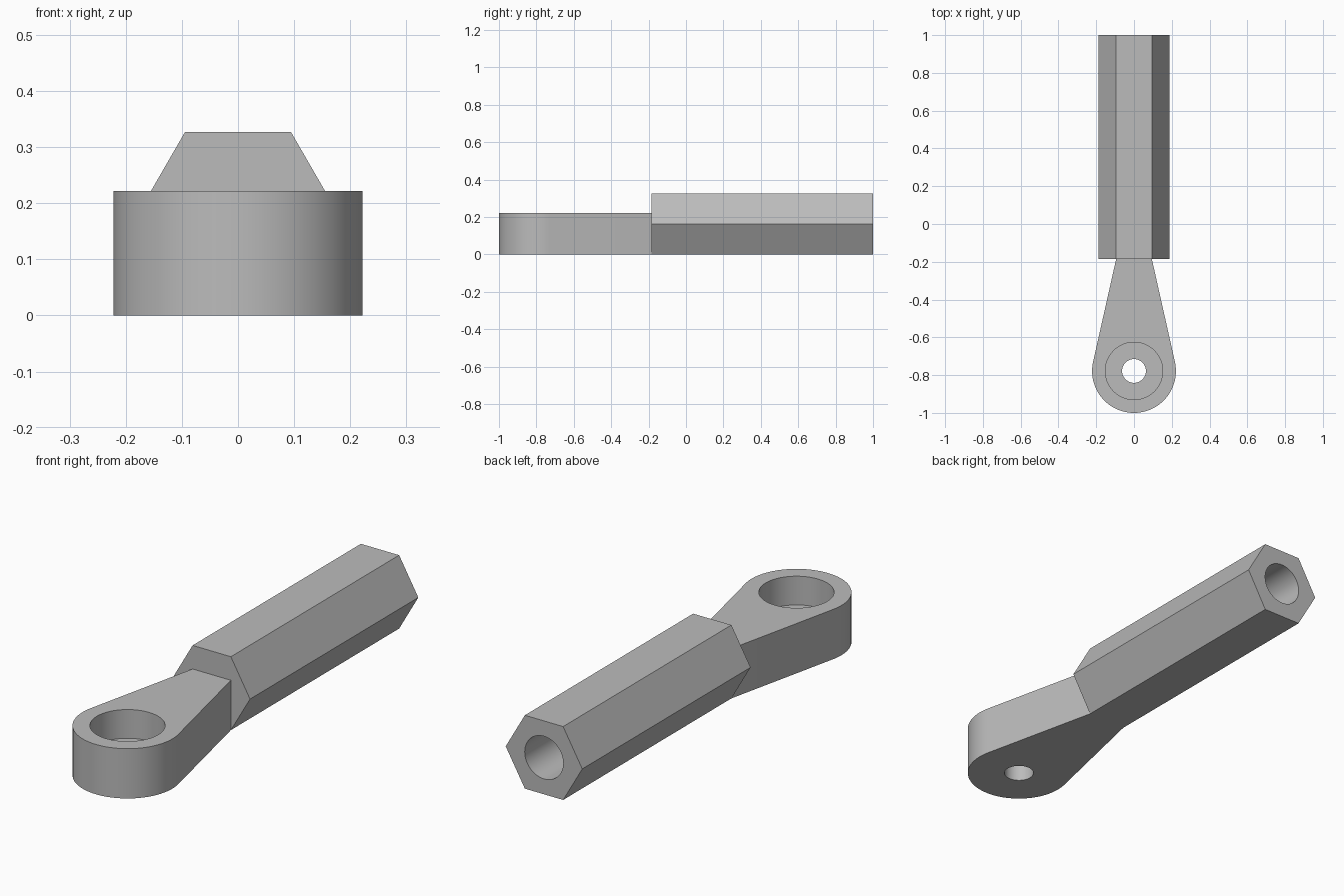
import bpy, bmesh
from math import pi, sin, cos, atan2, acos, hypot, radians
from mathutils import Matrix, Vector

if "Cube" in bpy.data.objects:
    bpy.data.objects.remove(bpy.data.objects["Cube"])

steel = bpy.data.materials.new("grey_steel")
steel.use_nodes = True
steel.diffuse_color = (0.5, 0.5, 0.5, 1)
steel.node_tree.nodes["Principled BSDF"].inputs["Base Color"].default_value = (0.5, 0.5, 0.5, 1)

# Main dimensions
HEX_R = 0.1888
HEX_Z = HEX_R * cos(pi / 6)
NECK_Y = -0.185
EYE_R, EYE_Y, EYE_H = 0.222, -0.778, 0.222


def prism(name, outline, direction):
    """Extrude a closed outline along a direction."""
    bm = bmesh.new()
    face = bm.faces.new([bm.verts.new(p) for p in outline])
    new = bmesh.ops.extrude_face_region(bm, geom=[face])["geom"]
    bmesh.ops.translate(bm, vec=direction, verts=[v for v in new if isinstance(v, bmesh.types.BMVert)])
    bmesh.ops.recalc_face_normals(bm, faces=bm.faces)
    mesh = bpy.data.meshes.new(name)
    bm.to_mesh(mesh)
    bm.free()
    mesh.materials.append(steel)
    obj = bpy.data.objects.new(name, mesh)
    bpy.context.collection.objects.link(obj)
    return obj


def ring(radius, count, centre, turn=Matrix.Identity(3)):
    """Points of a regular polygon around a centre."""
    return [Vector(centre) + turn @ Vector((radius * cos(a), radius * sin(a), 0))
            for a in (2 * pi * i / count for i in range(count))]


def bore(target, outline, direction):
    """Cut a round hole and discard the cutter."""
    cutter = prism("bore_cutter", outline, direction)
    cutter.hide_render = True
    mod = target.modifiers.new("bore", 'BOOLEAN')
    mod.operation, mod.solver, mod.object = 'DIFFERENCE', 'EXACT', cutter
    bpy.context.view_layer.objects.active = target
    bpy.ops.object.modifier_apply(modifier=mod.name)
    bpy.data.objects.remove(cutter)


# Hexagonal shank with a blind bore in the back end
upright = Matrix.Rotation(pi / 2, 3, 'X')
shank = prism("hex_shank", ring(HEX_R, 6, (0, NECK_Y, HEX_Z), upright), (0, 1 - NECK_Y, 0))
bore(shank, ring(0.095, 64, (0, 0.25, HEX_Z), upright), (0, 1, 0))

# Eye: round end whose tangent sides taper to the shank
neck_x, reach = HEX_R / 2, NECK_Y - EYE_Y
start = atan2(reach, neck_x) - acos(EYE_R / hypot(neck_x, reach))
sweep = pi + 2 * start
outline = [(neck_x, NECK_Y, 0)]
for i in range(49):
    a = start - sweep * i / 48
    outline.append((EYE_R * cos(a), EYE_Y + EYE_R * sin(a), 0))
outline.append((-neck_x, NECK_Y, 0))
eye = prism("rod_eye", outline, (0, 0, EYE_H))

# Wide counterbore from above, small through hole below
bore(eye, ring(0.152, 64, (0, EYE_Y, 0.094)), (0, 0, 1))
bore(eye, ring(0.063, 48, (0, EYE_Y, -0.5)), (0, 0, 1))

# Smooth the round walls and keep the edges crisp
for obj in (shank, eye):
    bpy.ops.object.select_all(action='DESELECT')
    obj.select_set(True)
    bpy.context.view_layer.objects.active = obj
    bpy.ops.object.shade_smooth_by_angle(angle=radians(30))
